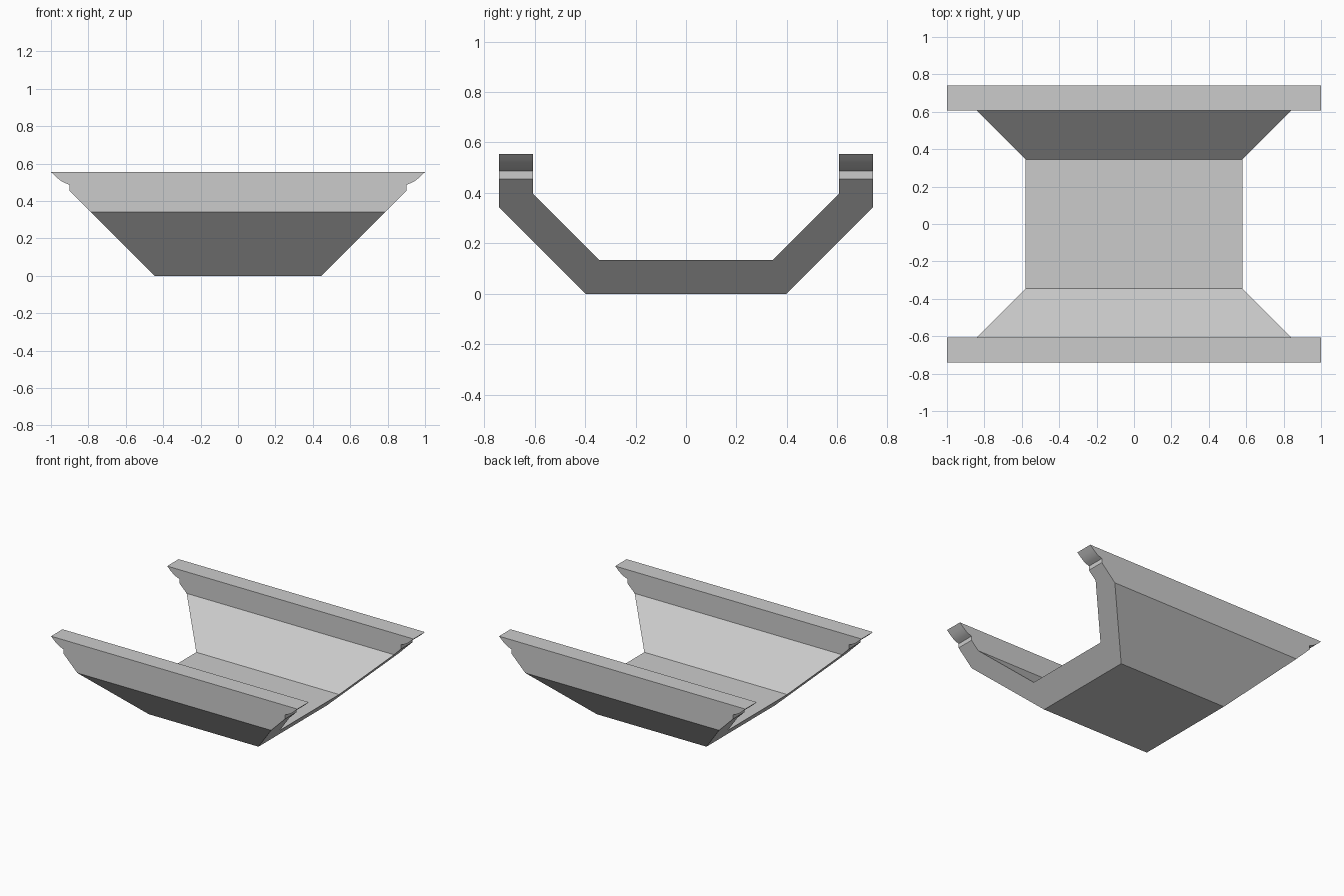
import bpy
import bmesh
import math

cube = bpy.data.objects.get("Cube")
if cube:
    bpy.data.objects.remove(cube, do_unlink=True)

grey = bpy.data.materials.new("plain_grey")
grey.use_nodes = True
colour = (0.6, 0.6, 0.6, 1)
grey.diffuse_color = colour
grey.node_tree.nodes["Principled BSDF"].inputs["Base Color"].default_value = colour


def mirrored(half):
    """Close a right-hand half outline with its reflection."""
    return half + [(-u, z) for u, z in reversed(half)]


def prism(name, outline, half_length, place):
    """Extrude an outline both ways; place maps (u, z, t) to a point."""
    bm = bmesh.new()
    ends = [[bm.verts.new(place(u, z, t)) for u, z in outline]
            for t in (-half_length, half_length)]
    n = len(outline)
    bm.faces.new(ends[0])
    bm.faces.new(ends[1][::-1])
    for i in range(n):
        j = (i + 1) % n
        bm.faces.new((ends[0][i], ends[1][i], ends[1][j], ends[0][j]))
    bmesh.ops.recalc_face_normals(bm, faces=bm.faces)
    mesh = bpy.data.meshes.new(name)
    bm.to_mesh(mesh)
    bm.free()
    mesh.materials.append(grey)
    obj = bpy.data.objects.new(name, mesh)
    bpy.context.collection.objects.link(obj)
    return obj


# Gutter section with sloped sides and upright rims
section = mirrored([(0.398, 0), (0.74, 0.342), (0.74, 0.555),
                    (0.607, 0.555), (0.607, 0.397), (0.345, 0.135)])
gutter = prism("gutter_channel", section, 1.2, lambda u, z, t: (t, u, z))

# End trim: 45 degree mitre, small upright step, rounded moulding at the rim
trim = mirrored([(0.345, -0.1), (0.445, 0), (0.9, 0.455), (0.9, 0.486),
                 (0.925, 0.496), (0.947, 0.508), (0.972, 0.528),
                 (1.0, 0.555), (1.0, 0.7)])
cutter = prism("end_trim_cutter", trim, 1.0, lambda u, z, t: (u, t, z))
cutter.hide_render = True

# Trim the ends and keep crisp edges
bpy.ops.object.select_all(action="DESELECT")
gutter.select_set(True)
bpy.context.view_layer.objects.active = gutter
cut = gutter.modifiers.new("trim_ends", "BOOLEAN")
cut.operation = "INTERSECT"
cut.solver = "EXACT"
cut.object = cutter
bpy.ops.object.modifier_apply(modifier=cut.name)
bpy.data.objects.remove(cutter, do_unlink=True)
bpy.ops.object.shade_smooth_by_angle(angle=math.radians(25))
